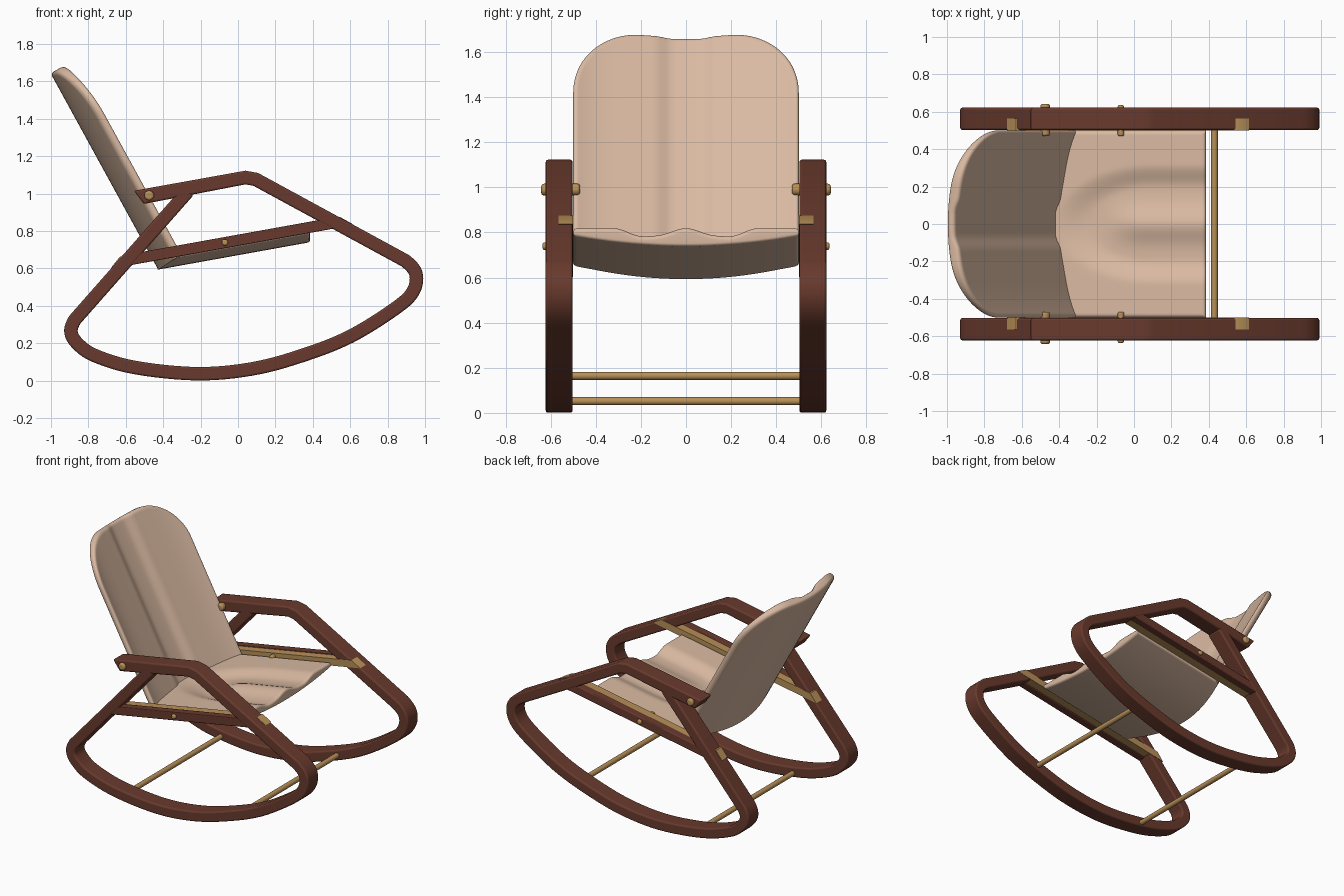
import bpy, bmesh, math
from mathutils import Vector

if "Cube" in bpy.data.objects:
    bpy.data.objects.remove(bpy.data.objects["Cube"])


def material(name, rgb):
    m = bpy.data.materials.new(name)
    m.diffuse_color = (*rgb, 1)
    m.use_nodes = True
    m.node_tree.nodes["Principled BSDF"].inputs["Base Color"].default_value = m.diffuse_color
    return m


BROWN = material("dark red wood", (0.14, 0.042, 0.026))
GOLD = material("light golden wood", (0.48, 0.28, 0.10))
TAN = material("tan padding", (0.70, 0.49, 0.36))


def finish(name, bm, mat, bevel=0, mirror=False, angle=40):
    bmesh.ops.recalc_face_normals(bm, faces=bm.faces)
    me = bpy.data.meshes.new(name)
    bm.to_mesh(me)
    bm.free()
    ob = bpy.data.objects.new(name, me)
    bpy.context.collection.objects.link(ob)
    me.materials.append(mat)
    if bevel:
        b = ob.modifiers.new("bevel", 'BEVEL')
        b.width, b.segments, b.use_clamp_overlap = bevel, 3, False
        b.limit_method, b.angle_limit = 'ANGLE', math.radians(50)
    if mirror:
        m = ob.modifiers.new("mirror", 'MIRROR')
        m.use_axis = (False, True, False)
        m.use_mirror_merge = False
    bpy.ops.object.select_all(action='DESELECT')
    ob.select_set(True)
    bpy.context.view_layer.objects.active = ob
    bpy.ops.object.shade_smooth_by_angle(angle=math.radians(angle))
    return ob


def strip(name, left, right, y0, y1, mat, bevel):
    """Board between two x-z edge lines, from y0 to y1, mirrored to both sides."""
    bm = bmesh.new()
    rings = []
    for l, r in zip(left, right):
        rings.append([bm.verts.new((p[0], y, p[1]))
                      for p, y in ((l, y0), (l, y1), (r, y1), (r, y0))])
    for a, b in zip(rings, rings[1:]):
        for k in range(4):
            bm.faces.new((a[k], a[(k + 1) % 4], b[(k + 1) % 4], b[k]))
    bm.faces.new(rings[0])
    bm.faces.new(rings[-1])
    return finish(name, bm, mat, bevel, True)


def catmull(pts, n):
    out = []
    for a, b, c, d in zip(pts, pts[1:], pts[2:], pts[3:]):
        for k in range(n):
            t = k / n
            out.append(0.5 * (2 * b + (c - a) * t + (2 * a - 5 * b + 4 * c - d) * t * t
                              + (3 * b - a - 3 * c + d) * t ** 3))
    return out + [pts[-2]]


# side frames: arm, front strut, rocker and rear strut in one bent board
V = lambda x, z: Vector((x, z))
bend = [V(.893, .642), V(.95, .575), V(.94, .485), V(.855, .396), V(.6, .236), V(.33, .13),
        V(.07, .062), V(-.22, .037), V(-.55, .07), V(-.765, .134), V(-.86, .2),
        V(-.893, .262), V(-.872, .326)]
arm_end, apex, strut_end = V(-.53, .98), V(.07, 1.09), V(-.265, 1.015)
before = bend[0] + (apex - bend[0]).normalized() * .1
after = bend[-1] + (strut_end - bend[-1]).normalized() * .08
path = [arm_end, V(.04, 1.086), V(.095, 1.076)] + catmull([before] + bend + [after], 6) + [strut_end]
left, right = [], []
for i, p in enumerate(path):
    d0 = (p - path[max(i - 1, 0)]).normalized()
    d1 = (path[min(i + 1, len(path) - 1)] - p).normalized()
    d = (d0 + d1).normalized()
    miter = .036 / max(.7, d.dot(d1 if d1.length else d0))
    nrm = V(-d.y, d.x) * miter
    left.append(p + nrm)
    right.append(p - nrm)
left[0].x -= .02      # slanted arm tip
right[0].x += .02
strip("side_frame", left, right, .503, .622, BROWN, .01)

# seat rails: brown outer board and golden inner board ending flush in the struts
rail = lambda x, o: V(x, .65 + .18 * (x + .56) + o)
strip("outer_seat_rail", [rail(-.6, .03), rail(.51, .03)],
      [rail(-.6, -.03), rail(.51, -.03)], .562, .62, BROWN, .005)
strip("inner_seat_rail", [rail(-.632, .025), rail(.547, .025)],
      [rail(-.679, -.025), rail(.615, -.025)], .501, .565, GOLD, 0)


# rods and bolts along y
def rod(name, x, z, r, y0, y1, bevel=0, mirror=False):
    bm = bmesh.new()
    bmesh.ops.create_cone(bm, cap_ends=True, segments=24, radius1=r, radius2=r, depth=y1 - y0)
    for v in bm.verts:
        a, b, c = v.co
        v.co = (x + a, (y0 + y1) / 2 + c, z + b)
    finish(name, bm, GOLD, bevel, mirror)


rod("front_cross_rod", .43, .164, .018, -.52, .52)
rod("rear_cross_rod", -.49, .052, .018, -.52, .52)
rod("arm_bolt", -.475, .99, .026, .47, .642, .012, True)
rod("rail_bolt", -.07, .739, .017, .47, .636, .009, True)


# padded slabs: top and underside grids stitched round the border
def slab(name, point, nu, nv):
    bm = bmesh.new()
    grids = []
    for side in (0, 1):
        grids.append([[bm.verts.new(point(.5 * math.sin(math.pi * (i / nu - .5)),
                                          math.sin(math.pi / 2 * j / nv), side))
                       for j in range(nv + 1)] for i in range(nu + 1)])
    for g in grids:
        for i in range(nu):
            for j in range(nv):
                bm.faces.new((g[i][j], g[i + 1][j], g[i + 1][j + 1], g[i][j + 1]))
    rim = ([(i, 0) for i in range(nu)] + [(nu, j) for j in range(nv)]
           + [(i, nv) for i in range(nu, 0, -1)] + [(0, j) for j in range(nv, 0, -1)])
    a, b = grids
    for (i, j), (k, l) in zip(rim, rim[1:] + rim[:1]):
        bm.faces.new((a[i][j], a[k][l], b[k][l], b[i][j]))
    finish(name, bm, TAN, angle=60)


def smooth(t):
    t = min(1, max(0, t))
    return t * t * (3 - 2 * t)


def roll(d, r):
    """Drop of a rounded edge at distance d from the border."""
    d = min(max(d, 0), r)
    return r - math.sqrt(max(0, r * r - (r - d) ** 2))


def seat_point(y, t, under):
    start = -.43 + .4 * y * y
    x = start + t * (.385 - start)
    base = .74 + .18 * (x - .385)
    d = min(.5 - abs(y), .385 - x)
    if under:
        return (x, y, base + .18 * y * y + roll(d, .012))
    # scooped seat with a raised middle ridge towards the front
    e = math.hypot(y / .32, min(0, x - .1) / .54)
    dish = .036 * smooth((1 - e) / .4)
    ridge = smooth((x + .2) / .25) * math.exp(-(y / .085) ** 2)
    return (x, y, base + .082 - dish * (1 - ridge) - roll(d, .021))


def back_point(y, t, under):
    ay = abs(y)
    c = max(0, ay - .2) / .3
    top = .86 + .33 * math.sqrt(max(0, 1 - c * c))
    v = t * top
    if ay > .2 and v > .86:
        d = .3 * (1 - math.hypot(c, (v - .86) / .33))
    else:
        d = min(.5 - ay, 1.19 - v)
    w = .44 * y * y
    if under:
        w += roll(d, .02)
    else:
        # shallow spine channel down the middle
        w += .045 + .02 * smooth((ay - .06) / .08) * smooth((.5 - ay) / .3) - roll(d, .022)
    return (-.43 - .481 * v + .877 * w, y, .60 + .877 * v + .481 * w)


slab("seat", seat_point, 72, 48)
slab("backrest", back_point, 72, 48)
